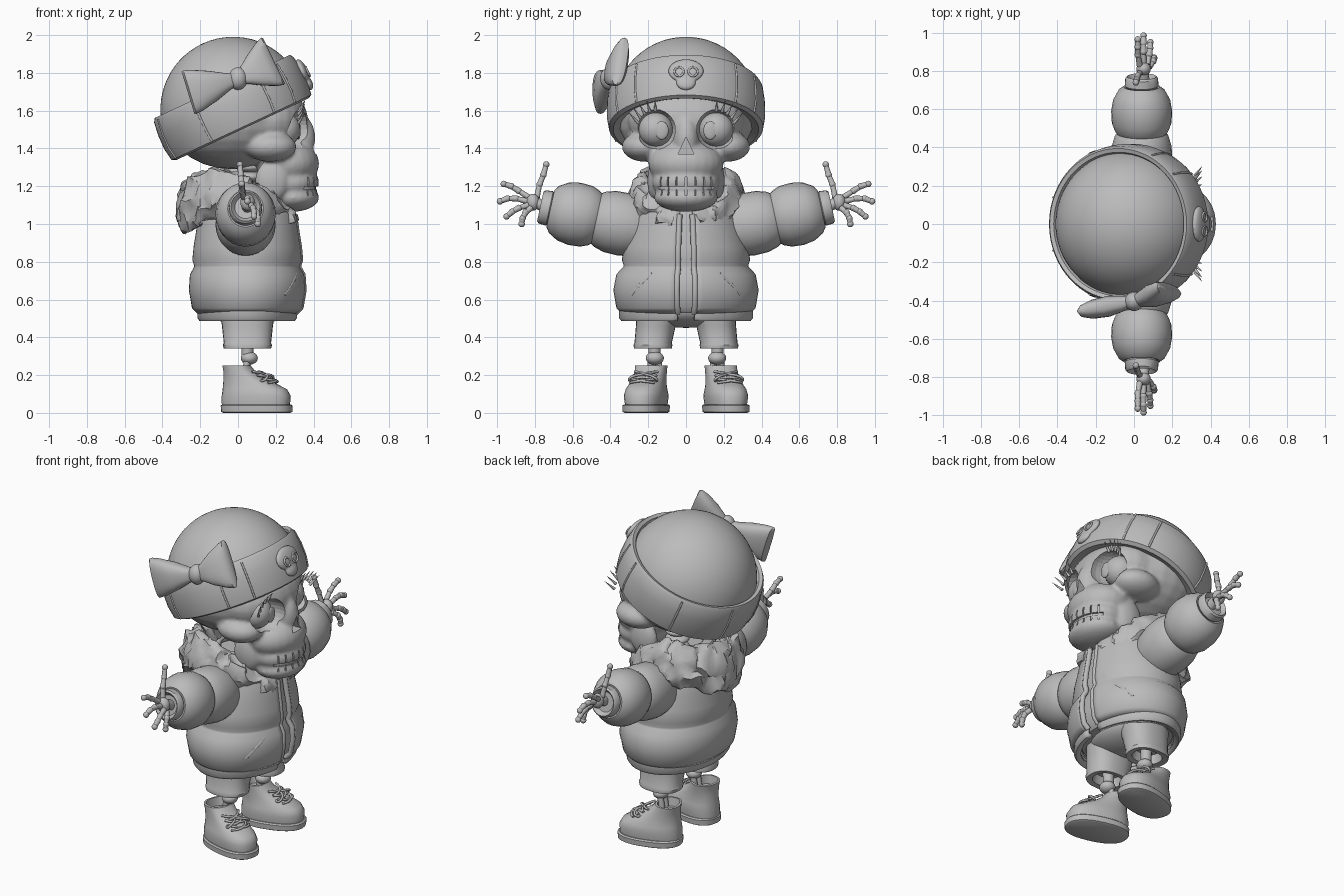
import bpy, bmesh, math, random
from math import sin, cos, pi, copysign
from mathutils import Vector, Matrix, noise

random.seed(4)
if "Cube" in bpy.data.objects:
    bpy.data.objects.remove(bpy.data.objects["Cube"])

grey = bpy.data.materials.new("plain_grey")
grey.use_nodes = True
grey.diffuse_color = (.5, .5, .5, 1)
grey.node_tree.nodes["Principled BSDF"].inputs["Base Color"].default_value = grey.diffuse_color
SIDES = (("left", 1), ("right", -1))


def add_object(name, data, matrix=None):
    obj = bpy.data.objects.new(name, data)
    bpy.context.collection.objects.link(obj)
    data.materials.append(grey)
    if matrix:
        obj.matrix_world = matrix
    return obj


def finish(name, bm, matrix=None):
    bmesh.ops.recalc_face_normals(bm, faces=bm.faces)
    mesh = bpy.data.meshes.new(name)
    bm.to_mesh(mesh)
    bm.free()
    return add_object(name, mesh, matrix)


def section(centre, u, v, count=28, power=2):
    """Superellipse ring around a centre, spanned by two half axes."""
    centre, u, v = Vector(centre), Vector(u), Vector(v)
    bend = lambda t: copysign(abs(t) ** (2 / power), t)
    angles = [2 * pi * i / count for i in range(count)]
    return [centre + u * bend(cos(a)) + v * bend(sin(a)) for a in angles]


def loft(name, rings, closed=True, caps=True, matrix=None):
    bm = bmesh.new()
    rows = [[bm.verts.new(p) for p in ring] for ring in rings]
    count = len(rows[0])
    for low, high in zip(rows, rows[1:]):
        for i in range(count if closed else count - 1):
            j = (i + 1) % count
            bm.faces.new((low[i], low[j], high[j], high[i]))
    if caps:
        bm.faces.new(rows[0])
        bm.faces.new(rows[-1])
    return finish(name, bm, matrix)


def add_ball(bm, centre, radii):
    place = Matrix.Translation(centre) @ Matrix.Diagonal((*radii, 1))
    bmesh.ops.create_uvsphere(bm, u_segments=24, v_segments=14, radius=1, matrix=place)


def add_limb(bm, start, end, r1, r2):
    start, end = Vector(start), Vector(end)
    turn = (end - start).to_track_quat("Z", "Y").to_matrix().to_4x4()
    bmesh.ops.create_cone(bm, cap_ends=True, segments=12, radius1=r1, radius2=r2,
                          depth=(end - start).length, matrix=Matrix.Translation((start + end) / 2) @ turn)


def balls(name, parts, voxel=0, matrix=None):
    """Ellipsoids, optionally fused into one soft form."""
    bm = bmesh.new()
    for centre, radii in parts:
        add_ball(bm, centre, radii)
    obj = finish(name, bm, matrix)
    if voxel:
        fuse = obj.modifiers.new("fuse", "REMESH")
        fuse.mode, fuse.voxel_size, fuse.use_smooth_shade = "VOXEL", voxel, True
        soften = obj.modifiers.new("soften", "SMOOTH")
        soften.factor, soften.iterations = .5, 5
    return obj


def tube(name, points, radius, cyclic=False, matrix=None):
    curve = bpy.data.curves.new(name, "CURVE")
    curve.dimensions, curve.bevel_depth, curve.bevel_resolution = "3D", radius, 2
    curve.use_fill_caps = True
    spline = curve.splines.new("POLY")
    spline.points.add(len(points) - 1)
    for knot, p in zip(spline.points, points):
        knot.co = (*p, 1)
    spline.use_cyclic_u = cyclic
    return add_object(name, curve, matrix)


def cut(target, cutter):
    cutter.hide_render = True
    cutter.hide_set(True)
    hole = target.modifiers.new("cut", "BOOLEAN")
    hole.operation, hole.solver, hole.object = "DIFFERENCE", "EXACT", cutter


def both(x, y, z):
    return [(x, y, z), (x, -y, z)]


# Skull: fused cranium, face, cheekbones, nose bridge and jaw
parts = [((-.03, 0, 1.56), (.35, .36, .27)), ((.16, 0, 1.55), (.21, .31, .19)),
         ((.26, 0, 1.32), (.17, .20, .13)), ((.33, 0, 1.45), (.08, .07, .13)),
         ((.28, 0, 1.22), (.15, .18, .10)), ((.29, 0, 1.14), (.14, .17, .075))]
parts += [(p, (.14, .12, .08)) for p in both(.17, .22, 1.41)]
parts += [(p, (.09, .045, .11)) for p in both(.18, .16, 1.23)]
skull = balls("skull", parts, voxel=.012)
cut(skull, balls("eye_socket_cutter", [(p, (.13, .108, .105)) for p in both(.33, .16, 1.5)]))
cut(skull, loft("nose_cutter", [[(x, 0, 1.46), (x, .042, 1.37), (x, -.042, 1.37)] for x in (.35, .55)]))
arc = [a * pi / 24 for a in range(-8, 9)]
cut(skull, loft("mouth_cutter", [[(.28 + .15 * k * cos(a), .18 * k * sin(a), z)
                                  for k, z in ((.88, 1.183), (1.2, 1.183), (1.2, 1.198), (.88, 1.198))]
                                 for a in arc]))
bm = bmesh.new()
for i in range(-3, 4):
    a = i * .29
    spot = Matrix.Translation((.28 + .16 * cos(a), .19 * sin(a), 1.2)) @ Matrix.Rotation(a, 4, "Z")
    bmesh.ops.create_cube(bm, size=1, matrix=spot @ Matrix.Diagonal((.06, .008, .1, 1)))
cut(skull, finish("teeth_cutter", bm))
split = skull.modifiers.new("crisp", "EDGE_SPLIT")
split.split_angle = math.radians(45)

# Eyes with raised irises and lashes
for side, s in SIDES:
    balls(side + "_eyeball", [((.24, s * .16, 1.5), (.09, .092, .092))])
    balls(side + "_iris", [((.32, s * .128, 1.495), (.012, .036, .048))])
    bm = bmesh.new()
    for i in range(5):
        a = .35 + i * .3
        rim = Vector((.32, s * (.16 + .1 * cos(a)), 1.5 + .1 * sin(a)))
        add_limb(bm, rim, rim + Vector((.035, s * .05 * cos(a), .055)), .009, .001)
    finish(side + "_eyelashes", bm)

# Tilted hat: dome, turned-up band, seams and badge
hat = Matrix.Translation((-.03, 0, 1.615)) @ Matrix.Rotation(math.radians(-25), 4, "Y")


def turned(name, profile, matrix, count=64):
    rings = [section((0, 0, z), (r, 0, 0), (0, r, 0), count) for r, z in profile]
    return loft(name, rings, matrix=matrix)


turned("hat_dome", [(.385 * cos(a), .385 * sin(a) - .01)
                    for a in [.1 + i * .097 for i in range(16)]], hat)
turned("hat_band", [(.33, -.1), (.385, -.125), (.408, -.115), (.419, -.05), (.418, .03),
                    (.408, .105), (.395, .125), (.375, .118), (.36, .08)], hat)
for i, degrees in enumerate((-62, -40, 40, 62, 115, 160, 200, 245)):
    a = math.radians(degrees)
    path = [(r * cos(a), r * sin(a), z) for r, z in ((.408, -.115), (.419, -.05), (.418, .03), (.406, .11))]
    tube("hat_seam_%d" % i, path, .006, matrix=hat)
balls("hat_badge", [((.418, 0, .02), (.028, .095, .068)), ((.42, 0, -.05), (.022, .052, .042))], .007, hat)
for side, s in SIDES:
    tube(side + "_badge_eye", section((.443, s * .037, .005), (0, .024, 0), (0, 0, .026), 16), .006, True, hat)

# Bow on the right side of the hat
knot = Vector((0, -.405, 1.77))
for label, end, half in (("back", (-.265, -.455, 1.695), (-.035, 0, .115)),
                         ("front", (.19, -.345, 1.865), (-.06, .02, .125))):
    rings = []
    for t, wide, thick in ((0, .25, .02), (.2, .38, .04), (.5, .68, .055), (.8, .92, .05), (.96, 1, .035), (1, .96, .01)):
        rings.append(section(knot.lerp(Vector(end), t), Vector(half) * wide, (0, thick, 0), power=2.6))
    loft("bow_%s_loop" % label, rings)
balls("bow_knot", [(knot, (.05, .05, .06))])

# Padded jacket, open down the front
COAT = ((.53, .255, .33), (.56, .285, .36), (.65, .30, .375), (.73, .295, .36), (.765, .275, .325), (.78, .272, .32),
        (.81, .282, .33), (.88, .275, .32), (.96, .262, .295), (1.05, .25, .27), (1.13, .22, .23), (1.2, .14, .15))
GAP = .13


def coat_point(angle, z, grow=1):
    for low, high in zip(COAT, COAT[1:]):
        if z <= high[0]:
            break
    t = (z - low[0]) / (high[0] - low[0])
    rx, ry = [low[k] + (high[k] - low[k]) * t for k in (1, 2)]
    return Vector((.05 + grow * rx * cos(angle), grow * ry * sin(angle), z))


sweep = [GAP + (2 * pi - 2 * GAP) * i / 56 for i in range(57)]
levels = [row[0] for row in COAT]
coat = loft("jacket_body", [[coat_point(a, z) for a in sweep] for z in levels], closed=False, caps=False)
hem = loft("jacket_hem", [[(.05 + r * .255 * cos(a), r * .345 * sin(a), z) for a in sweep]
                          for r, z in ((.9, .5), (.98, .495), (1, .505), (1, .545), (.95, .555))],
           closed=False, caps=False)
for sheet in (coat, hem):
    shell = sheet.modifiers.new("padding", "SOLIDIFY")
    shell.thickness, shell.offset = .02, 0
loft("shirt", [[coat_point(a, z, .9) for a in sweep] for z in levels[:-1]])
for side, s in SIDES:
    tube(side + "_zip_edge", [coat_point(s * GAP, z) for z in [.53] + levels[1:-3] + [1.05]], .016)
    tube(side + "_pocket", [coat_point(s * (.52 + .07 * i), .735 - .022 * i, 1.005) for i in range(6)], .011)

# Shaggy fur collar, deeper at the back
rings = []
for i in range(81):
    a = .22 + (2 * pi - .44) * i / 80
    back = (1 - cos(a)) / 2
    out = Vector((cos(a), sin(a), 0))
    centre = Vector((.01 + .26 * cos(a), .245 * sin(a), 1.04 + .07 * back + .08 * sin(a) ** 2))
    ring = section(centre, out * (.05 + .025 * back), Vector((0, 0, .07 + .08 * back)) - out * .02, 22)
    rings.append([p + noise.noise_vector(p * 13) * .036 + noise.noise_vector(p * 30) * .016 for p in ring])
loft("fur_collar", rings)
bm = bmesh.new()
for i in range(6):
    add_ball(bm, (.06, 0, 1.05 + i * .05), (.07, .07, .03))
finish("neck_bones", bm)

# Arms: puffy sleeves, cuffs and bony hands
SLEEVE = ((0, .13), (.05, .155), (.13, .168), (.21, .165), (.265, .148), (.28, .137), (.295, .148), (.335, .164),
          (.4, .168), (.46, .157), (.51, .128), (.53, .1), (.525, .085), (.535, .093), (.575, .09), (.585, .08), (.56, .06))
FINGERS = {"thumb": ((.03, .79, 1.14), (.02, .775, 1.21), (.015, .755, 1.26), (.01, .74, 1.315)),
           "index": ((.03, .83, 1.14), (.02, .885, 1.175), (.02, .925, 1.2), (.02, .965, 1.212)),
           "middle": ((.05, .84, 1.12), (.05, .9, 1.135), (.05, .945, 1.135), (.05, .985, 1.12)),
           "ring": ((.07, .835, 1.1), (.08, .885, 1.085), (.085, .92, 1.065), (.085, .95, 1.04)),
           "little": ((.08, .82, 1.085), (.1, .85, 1.06), (.105, .865, 1.03), (.105, .87, 1.0))}
for side, s in SIDES:
    along = Vector((0, s * .977, .21))
    across = Vector((0, -s * .21, .977))
    start = Vector((.04, s * .2, .97))
    loft(side + "_sleeve", [section(start + along * d, (r * .95, 0, 0), across * r) for d, r in SLEEVE])
    bm = bmesh.new()
    add_limb(bm, (.05, s * .72, 1.08), (.05, s * .8, 1.115), .032, .028)
    add_ball(bm, (.05, s * .81, 1.115), (.038, .035, .045))
    for joints in FINGERS.values():
        chain = [Vector((x, s * y, z)) for x, y, z in joints]
        for p, q in zip(chain, chain[1:]):
            add_limb(bm, p, q, .016, .013)
            add_ball(bm, q, (.017, .017, .017))
    finish(side + "_hand", bm)

# Shorts and leg bones
balls("shorts_seat", [((.05, 0, .55), (.19, .25, .1))])
for side, s in SIDES:
    loft(side + "_shorts_leg", [section((.05, s * y, z), (rx, 0, 0), (0, ry, 0), power=2.4) for z, y, rx, ry in
                                ((.4, .175, .08, .06), (.345, .175, .09, .07), (.34, .175, .125, .1), (.36, .175, .13, .103),
                                 (.37, .174, .125, .099), (.46, .16, .135, .105), (.56, .14, .15, .12))])
    bm = bmesh.new()
    add_limb(bm, (.05, s * .165, .28), (.05, s * .17, .45), .03, .035)
    add_ball(bm, (.06, s * .165, .29), (.045, .048, .035))
    for x, y in ((.035, .145), (.03, .185)):
        add_limb(bm, (x, s * y, .15), (.05, s * y, .28), .02, .018)
    finish(side + "_leg_bones", bm)

# Boots turned outward, with soles and laces
BOOT = ((.035, -.085, .28, .1), (.09, -.085, .285, .108), (.125, -.08, .265, .1), (.15, -.078, .215, .092),
        (.185, -.075, .14, .086), (.22, -.075, .09, .084), (.25, -.08, .065, .085))


def boot_ring(z, heel, toe, wide):
    return section(((heel + toe) / 2, 0, z), ((toe - heel) / 2, 0, 0), (0, wide, 0), 32, 2.4)


def lace_point(angle, t):
    low, high = BOOT[3], BOOT[5]
    z, heel, toe, wide = [p + (q - p) * t for p, q in zip(low, high)]
    return ((heel + toe) / 2 + (toe - heel) / 2 * cos(angle) + .012, wide * sin(angle), z + .01)


for side, s in SIDES:
    place = Matrix.Translation((.0, s * .185, 0)) @ Matrix.Rotation(s * .26, 4, "Z")
    rim = [(.252, -.068, .053, .073), (.2, -.06, .05, .065)]
    loft(side + "_boot", [boot_ring(*row) for row in list(BOOT) + rim], matrix=place)
    loft(side + "_sole", [boot_ring(z, -.09 + e, .295 - e, .115 - e) for z, e in
                          ((0, .012), (.006, .002), (.038, 0), (.045, .008))], matrix=place)
    for row in range(3):
        for way in (1, -1):
            path = [lace_point(way * a * .2, row * .28 + (a + 4) * .035) for a in range(-4, 5)]
            tube("%s_lace_%d_%s" % (side, row, "up" if way > 0 else "down"), path, .007, matrix=place)
    for way, label in ((1, "outer"), (-1, "inner")):
        loop = section((.15, way * .04, .185), (.022, way * .035, -.005), (.015, way * -.012, .016), 16)
        tube("%s_lace_bow_%s" % (side, label), loop, .007, True, place)

# Smooth shading that keeps firm edges
bpy.ops.object.select_all(action="DESELECT")
for obj in bpy.context.scene.objects:
    if obj.type == "MESH" and not obj.hide_render:
        obj.select_set(True)
        bpy.context.view_layer.objects.active = obj
bpy.ops.object.shade_smooth_by_angle(angle=math.radians(40))
